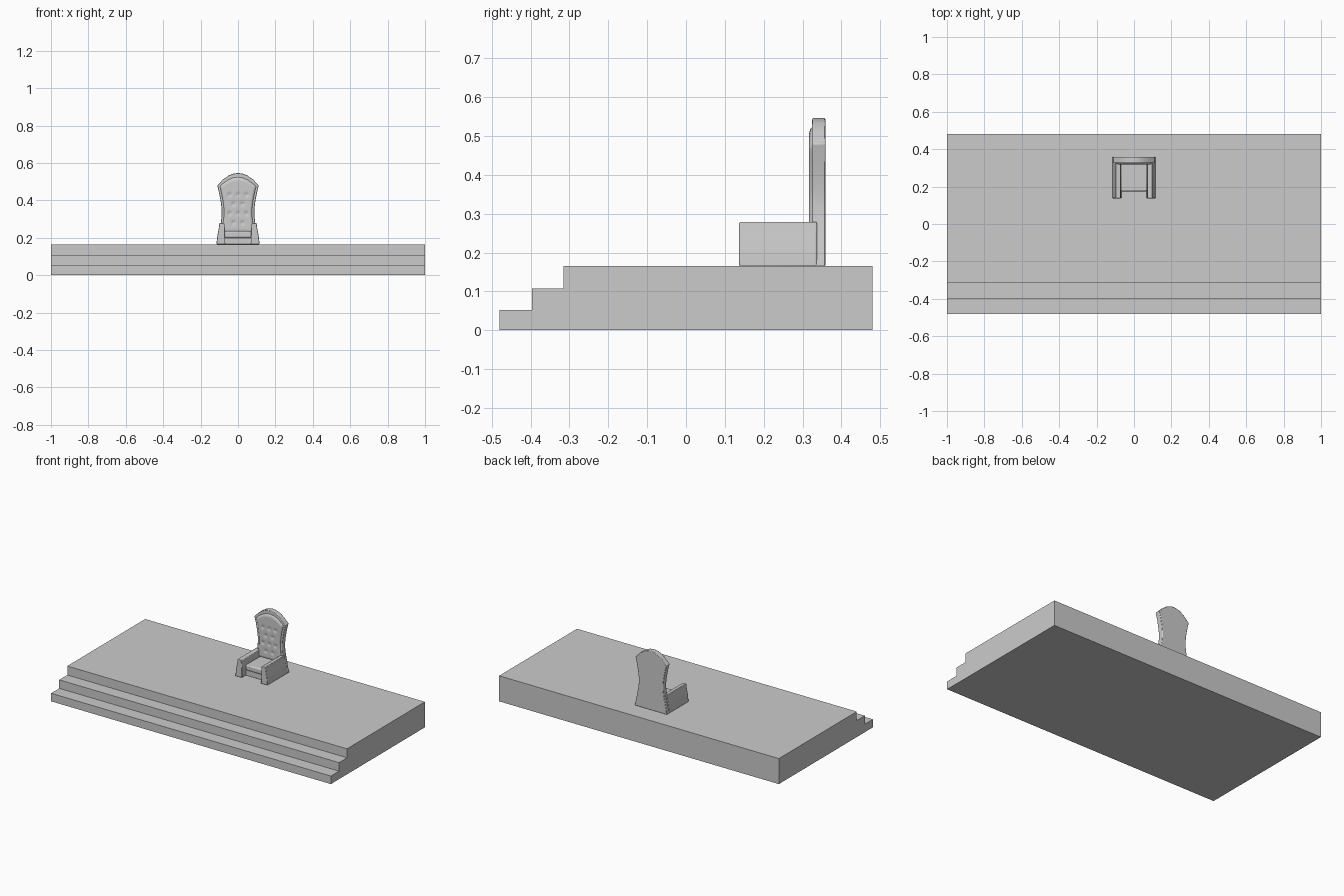
import bpy, bmesh, math

if "Cube" in bpy.data.objects:
    bpy.data.objects.remove(bpy.data.objects["Cube"])


def finish(name, bm, bevel=0.0, segments=2):
    bmesh.ops.recalc_face_normals(bm, faces=bm.faces)
    mesh = bpy.data.meshes.new(name)
    bm.to_mesh(mesh)
    bm.free()
    ob = bpy.data.objects.new(name, mesh)
    bpy.context.collection.objects.link(ob)
    if bevel:
        mod = ob.modifiers.new("bevel", "BEVEL")
        mod.width = bevel
        mod.segments = segments
        mod.limit_method = 'ANGLE'
        mod.angle_limit = math.radians(50)
    return ob


def smooth(ob):
    bpy.ops.object.select_all(action='DESELECT')
    ob.select_set(True)
    bpy.context.view_layer.objects.active = ob
    bpy.ops.object.shade_smooth_by_angle(angle=math.radians(35))


def prism(name, points, depth, bevel=0.0):
    """Extrude a closed outline of 3D points by the vector depth."""
    bm = bmesh.new()
    face = bm.faces.new([bm.verts.new(p) for p in points])
    out = bmesh.ops.extrude_face_region(bm, geom=[face])
    moved = [v for v in out["geom"] if isinstance(v, bmesh.types.BMVert)]
    bmesh.ops.translate(bm, vec=depth, verts=moved)
    return finish(name, bm, bevel)


def lerp(table, t):
    for (a, fa), (b, fb) in zip(table, table[1:]):
        if t <= b:
            return fa + (fb - fa) * max(0, t - a) / (b - a)
    return table[-1][1]


FLOOR = 0.165

# Stepped platform
steps = [(-0.48, 0), (0.48, 0), (0.48, FLOOR), (-0.315, FLOOR), (-0.315, 0.107),
         (-0.397, 0.107), (-0.397, 0.052), (-0.48, 0.052)]
prism("stepped_platform", [(-1, y, z) for y, z in steps], (2, 0, 0))

# Backrest: waisted sides with an arched top
side = [(FLOOR, 0.115), (0.20, 0.108), (0.24, 0.1), (0.28, 0.092), (0.32, 0.087),
        (0.35, 0.087), (0.39, 0.092), (0.43, 0.099), (0.48, 0.111)]
arch = [(0.0, 0.546), (0.025, 0.543), (0.05, 0.533), (0.08, 0.512), (0.111, 0.484)]
half = [(w, z) for z, w in side] + arch[-2::-1]
outline = half + [(-x, z) for x, z in half[-2::-1]]
smooth(prism("backrest", [(x, 0.325, z) for x, z in outline], (0, 0.034, 0), 0.003))

# Tufted cushion on the front of the backrest
buttons = [(x, z) for z, xs in ((0.43, (-0.045, 0, 0.045)), (0.38, (-0.024, 0.024)),
                                (0.33, (-0.045, 0, 0.045)), (0.28, (-0.024, 0.024)))
           for x in xs]
NX, NZ = 32, 48
bm = bmesh.new()
rows = []
for j in range(NZ + 1):
    row = []
    for i in range(NX + 1):
        u, v = 2 * i / NX - 1, j / NZ
        top = lerp(arch, abs(u) * 0.1) - 0.02
        z = 0.225 + (top - 0.225) * v
        x = u * (lerp(side, z) - 0.011)
        edge = min(1, (1 - abs(u)) * 8, (1 - v) * 16, v * 16)
        dent = sum(math.exp(-((x - a) ** 2 + (z - b) ** 2) / 0.00009) for a, b in buttons)
        y = 0.327 - 0.010 * math.sqrt(edge) + 0.006 * min(dent, 1)
        row.append(bm.verts.new((x, y, z)))
    rows.append(row)
for r0, r1 in zip(rows, rows[1:]):
    for i in range(NX):
        bm.faces.new((r0[i], r0[i + 1], r1[i + 1], r1[i]))
cushion = finish("back_cushion", bm)
smooth(cushion)

# Flared armrests
arm = [(0.068, FLOOR), (0.115, FLOOR), (0.113, 0.19), (0.109, 0.22), (0.103, 0.25),
       (0.099, 0.279), (0.072, 0.276), (0.070, 0.24)]
for s, label in ((-1, "left"), (1, "right")):
    smooth(prism(label + "_armrest", [(s * x, 0.137, z) for x, z in arm],
                 (0, 0.2, 0), 0.003))


def block(name, lo, hi, bevel):
    pts = [(lo[0], lo[1], lo[2]), (hi[0], lo[1], lo[2]),
           (hi[0], hi[1], lo[2]), (lo[0], hi[1], lo[2])]
    smooth(prism(name, pts, (0, 0, hi[2] - lo[2]), bevel))


# Seat base and cushion
block("seat_base", (-0.072, 0.18, FLOOR), (0.072, 0.33, 0.2), 0.001)
block("seat_cushion", (-0.07, 0.175, 0.2), (0.07, 0.33, 0.235), 0.007)
